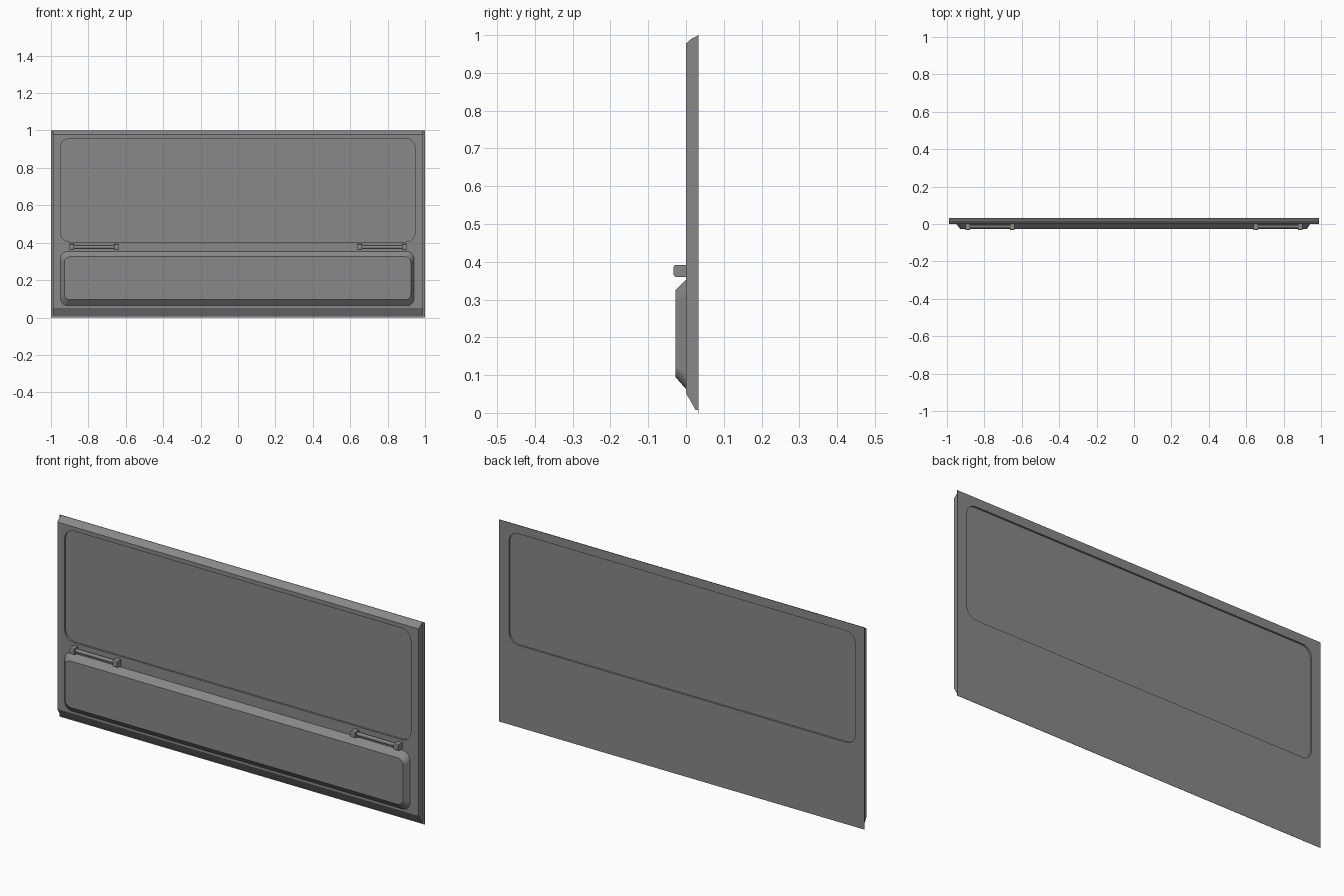
import bpy, bmesh, math

if "Cube" in bpy.data.objects:
    bpy.data.objects.remove(bpy.data.objects["Cube"], do_unlink=True)

GREY = (0.25, 0.25, 0.25, 1.0)
grey = bpy.data.materials.new("body_grey")
grey.use_nodes = True
grey.diffuse_color = GREY
grey.node_tree.nodes["Principled BSDF"].inputs["Base Color"].default_value = GREY


def loft(name, loops):
    """Skin a row of matching loops and cap both ends."""
    bm = bmesh.new()
    rings = [[bm.verts.new(p) for p in loop] for loop in loops]
    n = len(rings[0])
    for a, b in zip(rings, rings[1:]):
        for i in range(n):
            j = (i + 1) % n
            bm.faces.new((a[i], a[j], b[j], b[i]))
    bm.faces.new(rings[0])
    bm.faces.new(rings[-1])
    bmesh.ops.recalc_face_normals(bm, faces=bm.faces)
    mesh = bpy.data.meshes.new(name)
    bm.to_mesh(mesh)
    bm.free()
    mesh.materials.append(grey)
    ob = bpy.data.objects.new(name, mesh)
    bpy.context.collection.objects.link(ob)
    return ob


def rounded(x0, x1, z0, z1, r, y, steps=5):
    """Rounded rectangle facing the front at depth y."""
    pts = []
    corners = ((x1 - r, z1 - r), (x0 + r, z1 - r), (x0 + r, z0 + r), (x1 - r, z0 + r))
    for k, (cx, cz) in enumerate(corners):
        for s in range(steps + 1):
            a = math.pi / 2 * (k + s / steps)
            pts.append((cx + r * math.cos(a), y, cz + r * math.sin(a)))
    return pts


def extrude_x(name, x0, x1, profile):
    return loft(name, [[(x, y, z) for y, z in profile] for x in (x0, x1)])


def cut(target, cutter):
    mod = target.modifiers.new("cut", "BOOLEAN")
    mod.operation = "DIFFERENCE"
    mod.solver = "EXACT"
    mod.object = cutter
    bpy.context.view_layer.objects.active = target
    bpy.ops.object.modifier_apply(modifier=mod.name)


# Main panel, with sloped top and bottom edges
panel = extrude_x("main_panel", -0.99, 0.99, [
    (0, 0.052), (0, 0.978), (0.015, 0.991), (0.032, 0.999),
    (0.032, 0.007), (0.026, 0.007)])

# Thin outer skin on the back, slightly larger than the panel
skin = extrude_x("back_skin", -1, 1, [
    (0.0318, 0), (0.0318, 1), (0.033, 1), (0.033, 0)])

# Window recesses on both sides, leaving a thin pane between
WINDOW = (-0.95, 0.947, 0.405, 0.957, 0.05)
front_cutter = loft("front_cutter", [rounded(*WINDOW, y) for y in (-0.05, 0.009)])
back_cutter = loft("back_cutter", [rounded(*WINDOW, y) for y in (0.024, 0.06)])
cut(panel, front_cutter)
cut(panel, back_cutter)
cut(skin, back_cutter)
for helper in (front_cutter, back_cutter):
    bpy.data.objects.remove(helper, do_unlink=True)

# Raised lower plate with sloping sides
loft("lower_plate", [
    rounded(-0.95, 0.942, 0.063, 0.353, 0.04, 0.002),
    rounded(-0.95, 0.942, 0.063, 0.353, 0.04, 0),
    rounded(-0.928, 0.924, 0.095, 0.325, 0.03, -0.028)])

# Two grab handles: a bar between two end blocks
BLOCK = [(0.002, 0.36), (-0.027, 0.36), (-0.031, 0.362), (-0.033, 0.366),
         (-0.033, 0.386), (-0.031, 0.39), (-0.027, 0.392), (0.002, 0.392)]
BAR = [(-0.014 + 0.008 * math.cos(a), 0.377 + 0.009 * math.sin(a))
       for a in (math.tau * i / 12 for i in range(12))]
for side, s in (("left", 1), ("right", -1)):
    for part, inner, outer, profile in (
            ("handle_inner_block", 0.64, 0.664, BLOCK),
            ("handle_outer_block", 0.876, 0.9, BLOCK),
            ("handle_bar", 0.66, 0.88, BAR)):
        extrude_x(f"{side}_{part}", s * inner, s * outer, profile)
